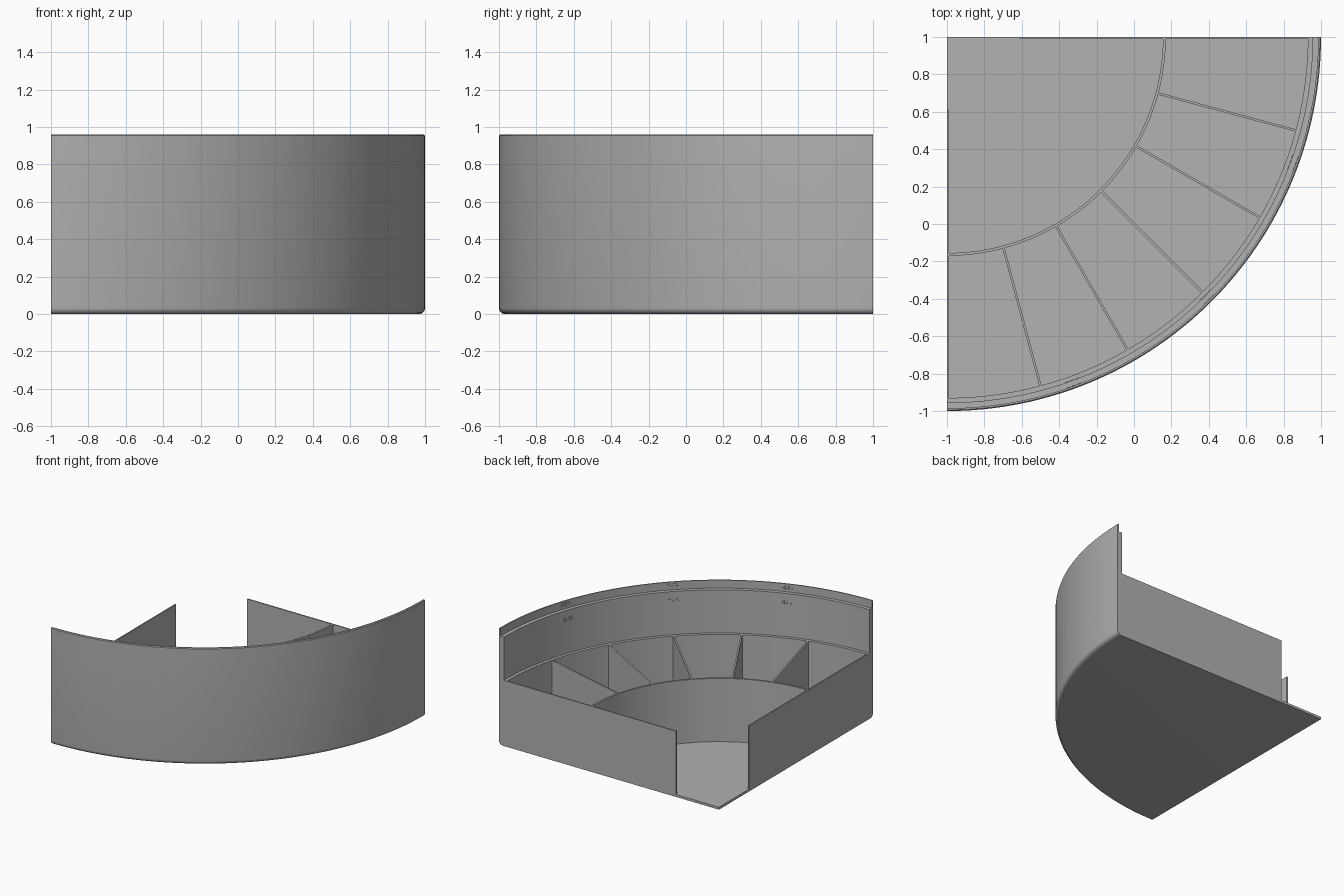
import bpy, bmesh
from math import sin, cos, radians, pi
from mathutils import Matrix, Vector

if "Cube" in bpy.data.objects:
    bpy.data.objects.remove(bpy.data.objects["Cube"])

grey = bpy.data.materials.new("light_grey")
grey.use_nodes = True
colour = (0.445, 0.445, 0.445, 1)
grey.diffuse_color = colour
grey.node_tree.nodes["Principled BSDF"].inputs["Base Color"].default_value = colour

APEX = Vector((-1, 1, 0))
FLOOR, WALL, LEDGE, TOP = 0.02, 0.54, 0.895, 0.96
STEPS = 64


def finish(name, bm, smooth=False):
    bmesh.ops.recalc_face_normals(bm, faces=bm.faces)
    mesh = bpy.data.meshes.new(name)
    bm.to_mesh(mesh)
    bm.free()
    mesh.materials.append(grey)
    obj = bpy.data.objects.new(name, mesh)
    bpy.context.collection.objects.link(obj)
    if smooth:
        bpy.ops.object.select_all(action='DESELECT')
        obj.select_set(True)
        bpy.context.view_layer.objects.active = obj
        bpy.ops.object.shade_smooth_by_angle(angle=radians(30))
    return obj


def quarter_turn(name, profile):
    """Sweep a closed (radius, height) profile through a quarter circle."""
    bm = bmesh.new()
    rings = []
    for i in range(STEPS + 1):
        a = pi / 2 * i / STEPS
        rings.append([bm.verts.new(APEX + Vector((r * cos(a), -r * sin(a), z)))
                      for r, z in profile])
    n = len(profile)
    for a, b in zip(rings, rings[1:]):
        for j in range(n):
            k = (j + 1) % n
            if profile[j][0] or profile[k][0]:
                bm.faces.new((a[j], a[k], b[k], b[j]))
    bm.faces.new(rings[0])
    bm.faces.new(rings[-1])
    bmesh.ops.remove_doubles(bm, verts=bm.verts, dist=0.0001)
    return finish(name, bm, True)


def band(name, r0, r1, z0, z1):
    return quarter_turn(name, [(r0, z0), (r1, z0), (r1, z1), (r0, z1)])


def add_box(bm, r0, r1, t0, t1, z0, z1, degrees):
    """Box spanning a radial range, a tangential range and a height range."""
    m = (Matrix.Translation(APEX) @ Matrix.Rotation(-radians(degrees), 4, 'Z')
         @ Matrix.Translation(((r0 + r1) / 2, (t0 + t1) / 2, (z0 + z1) / 2))
         @ Matrix.Diagonal((r1 - r0, t1 - t0, z1 - z0, 1)))
    bmesh.ops.create_cube(bm, size=1, matrix=m)


def box(name, *args):
    bm = bmesh.new()
    add_box(bm, *args)
    return finish(name, bm)


# Floor and tall outer shell with a rounded foot
R = 0.033
foot = [(2 - R + R * sin(radians(a)), R - R * cos(radians(a)))
        for a in range(0, 91, 15)]
quarter_turn("floor_and_shell", [(0, 0)] + foot + [
    (2, TOP - 0.006), (1.994, TOP), (1.985, TOP), (1.985, FLOOR), (0, FLOOR)])

# Stepped liners and inner ring wall
band("upper_liner", 1.955, 1.985, FLOOR, LEDGE)
band("lower_liner", 1.93, 1.955, FLOOR, WALL)
band("inner_ring", 1.155, 1.17, FLOOR, WALL)

# Straight walls along both cut sides
box("back_wall", 0.39, 1.93, -0.01, 0, FLOOR, WALL, 0)
box("side_wall", 0.39, 1.93, 0, 0.01, FLOOR, WALL, 90)

# Compartment dividers
for i in range(1, 6):
    box(f"divider_{i}", 1.168, 1.932, -0.006, 0.006, FLOOR, WALL, 15 * i)

# Small stud groups on the two upper inner faces
for label, radius, height in (("liner", 1.955, 0.82), ("lip", 1.985, 0.93)):
    for i, angle in enumerate((20, 45, 70)):
        bm = bmesh.new()
        for col in (-1, 0, 1):
            for row in (-1, 1):
                t, z = col * 0.03, height + row * 0.009
                add_box(bm, radius - 0.004, radius + 0.003, t - 0.01, t + 0.01,
                        z - 0.005, z + 0.005, angle)
        finish(f"{label}_studs_{i + 1}", bm)
